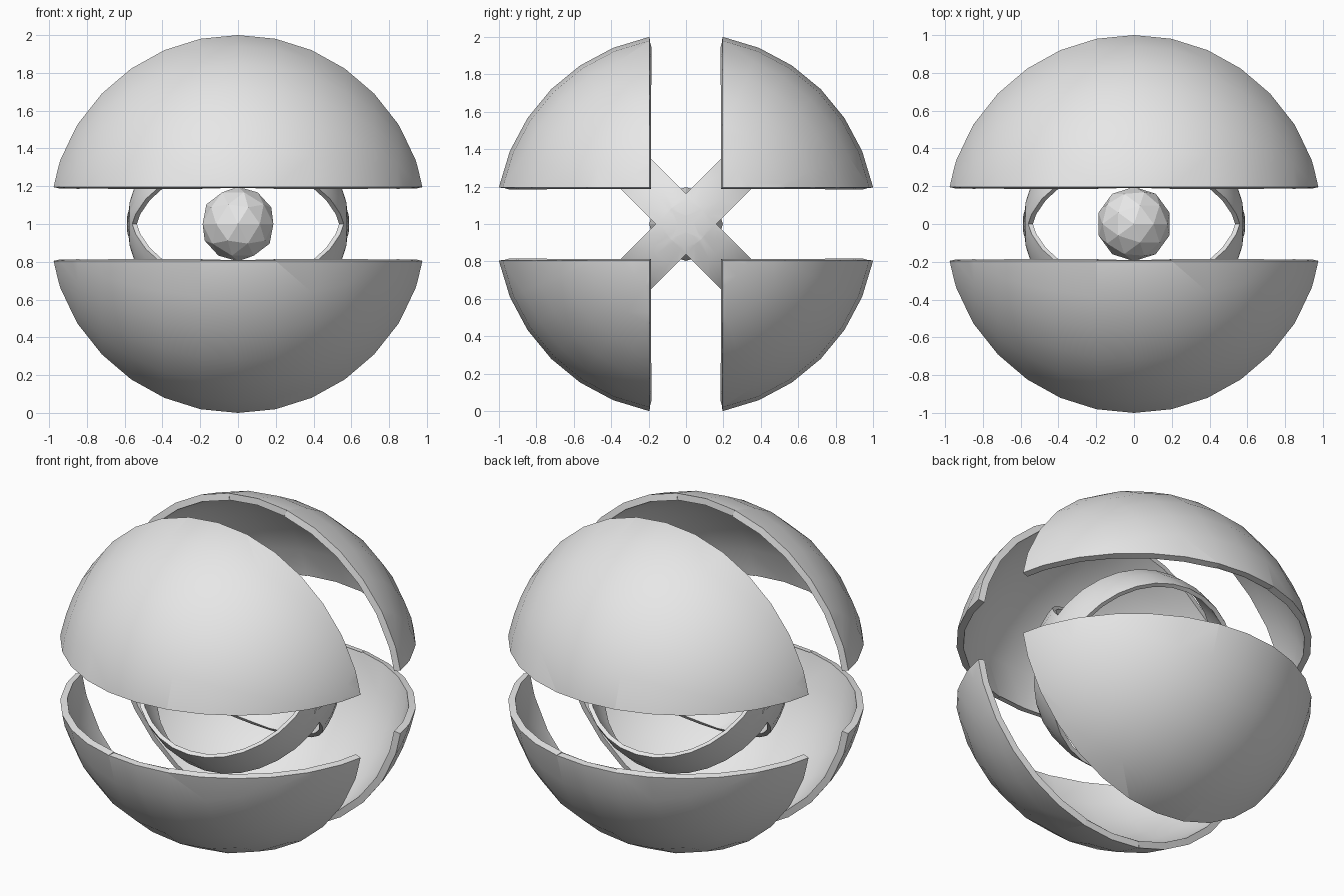
import bpy, bmesh, math
from mathutils import Vector, Matrix

if "Cube" in bpy.data.objects:
    bpy.data.objects.remove(bpy.data.objects["Cube"], do_unlink=True)

CENTRE = Vector((0, 0, 1))
GAP = 0.195            # half width of the slots between outer shells
BAND = 0.114           # half width of the inner rings

grey = bpy.data.materials.new("plain grey")
grey.use_nodes = True
grey.diffuse_color = (0.8, 0.8, 0.8, 1)
grey.node_tree.nodes["Principled BSDF"].inputs["Base Color"].default_value = (0.8, 0.8, 0.8, 1)


def finish(name, bm, thickness=0.0, smooth=True):
    """Turn a bmesh into a named grey object, with optional wall thickness."""
    mesh = bpy.data.meshes.new(name)
    bm.to_mesh(mesh)
    bm.free()
    obj = bpy.data.objects.new(name, mesh)
    bpy.context.collection.objects.link(obj)
    obj.location = CENTRE
    mesh.materials.append(grey)
    bpy.ops.object.select_all(action='DESELECT')
    obj.select_set(True)
    bpy.context.view_layer.objects.active = obj
    if thickness:
        mod = obj.modifiers.new("wall", 'SOLIDIFY')
        mod.thickness = thickness
        mod.offset = -1
        bpy.ops.object.modifier_apply(modifier=mod.name)
    if smooth:
        bpy.ops.object.shade_smooth_by_angle(angle=math.radians(30))
    return obj


def cut_sphere(radius, planes, keep):
    """Sphere with poles on x, cut along planes; faces failing keep() are removed."""
    bm = bmesh.new()
    bmesh.ops.create_uvsphere(bm, u_segments=32, v_segments=16, radius=radius,
                              matrix=Matrix.Rotation(math.pi / 2, 4, 'Y'))
    for normal, dist in planes:
        n = Vector(normal).normalized()
        bmesh.ops.bisect_plane(bm, geom=bm.verts[:] + bm.edges[:] + bm.faces[:],
                               dist=1e-5, plane_co=n * dist, plane_no=n)
    drop = [f for f in bm.faces if not keep(f.calc_center_median())]
    bmesh.ops.delete(bm, geom=drop, context='FACES')
    return bm


# Four outer quarter shells
for sy, depth in ((-1, "front"), (1, "back")):
    for sz, level in ((1, "upper"), (-1, "lower")):
        shell = cut_sphere(1.0193, [((0, sy, 0), GAP), ((0, 0, sz), GAP)],
                           lambda c: c.y * sy > GAP and c.z * sz > GAP)
        finish(f"{level}_{depth}_shell", shell, 0.04)

# Two crossed inner rings, joined at the x poles
diagonals = [(0, 1, 1), (0, 1, -1)]
ring_planes = [(d, s * BAND) for d in diagonals for s in (-1, 1)]
rings = cut_sphere(0.585, ring_planes,
                   lambda c: min(abs(c.y + c.z), abs(c.y - c.z)) < BAND * math.sqrt(2))
finish("crossed_rings", rings, 0.025)

# Thin four-pointed stars on the ring crossings
for side, name in ((1, "left_star"), (-1, "right_star")):
    star = bmesh.new()
    rim = []
    for i in range(8):
        r = 0.106 if i % 2 else 0.045
        a = i * math.pi / 4
        x = side * (math.sqrt(0.585 ** 2 - r * r) + 0.003)
        rim.append(star.verts.new((x, r * math.cos(a), r * math.sin(a))))
    hub = star.verts.new((side * 0.588, 0, 0))
    for i in range(8):
        tri = [hub, rim[i], rim[(i + 1) % 8]]
        star.faces.new(tri if side > 0 else tri[::-1])
    finish(name, star, 0.004)

# Faceted core
core = bmesh.new()
bmesh.ops.create_icosphere(core, subdivisions=2, radius=0.197)
finish("core", core, smooth=False)
